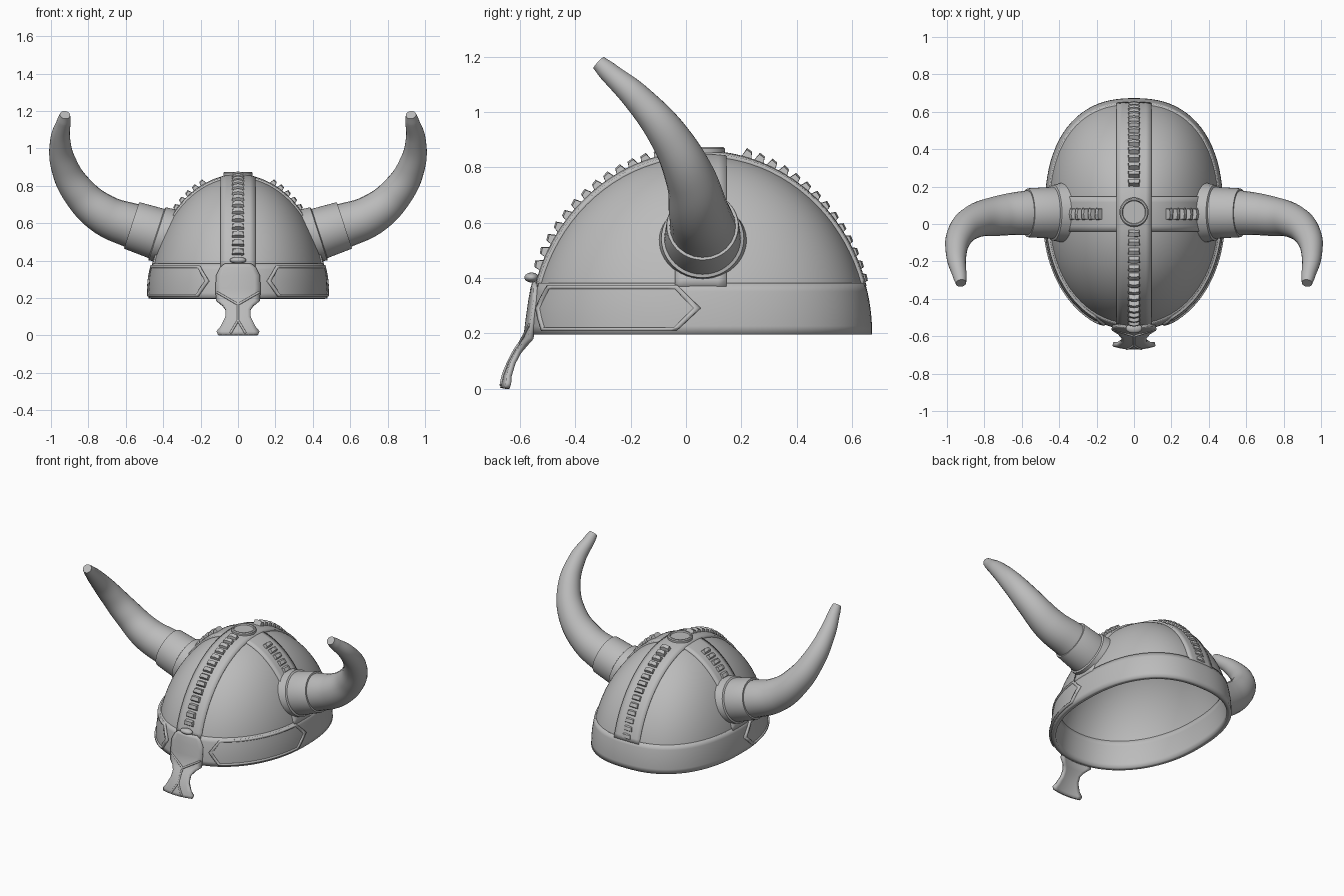
import bpy, bmesh, math
from mathutils import Vector

if "Cube" in bpy.data.objects:
    bpy.data.objects.remove(bpy.data.objects["Cube"])

RX, RY, H = 0.47, 0.61, 0.65           # half width, half length, height of the bowl
ORIGIN = Vector((0, 0.053, 0.2))       # centre of the bowl's base

mat = bpy.data.materials.new("plain grey")
mat.diffuse_color = (0.5, 0.5, 0.5, 1)
mat.use_nodes = True
mat.node_tree.nodes["Principled BSDF"].inputs["Base Color"].default_value = mat.diffuse_color


def finish(name, bm, solid=0, angle=35, fix=True):
    """Turn a bmesh into a named, shaded object."""
    if fix:
        bmesh.ops.recalc_face_normals(bm, faces=bm.faces)
    me = bpy.data.meshes.new(name)
    bm.to_mesh(me)
    bm.free()
    ob = bpy.data.objects.new(name, me)
    bpy.context.collection.objects.link(ob)
    me.materials.append(mat)
    if solid:
        mod = ob.modifiers.new("thickness", 'SOLIDIFY')
        mod.thickness, mod.offset = solid, -1
    bpy.ops.object.select_all(action='DESELECT')
    ob.select_set(True)
    bpy.context.view_layer.objects.active = ob
    bpy.ops.object.shade_smooth_by_angle(angle=math.radians(angle))
    return ob


def plan_norm(x, y):
    n = 2.4 if y > 0 else 2.1          # back is squarer than the front
    return (abs(x / RX) ** n + abs(y / RY) ** n) ** (1 / n)


def project(p, k=0.0):
    """Push a bowl-centred point onto the bowl, scaled outwards by k."""
    f = math.sqrt(plan_norm(p.x, p.y) ** 2 + (p.z / H) ** 2)
    return p / f * (1 + k)


def around(phi, z, k=0.0):
    """Point on the bowl at plan angle phi and height z above the base."""
    x, y = RX * math.cos(phi), RY * math.sin(phi)
    s = math.sqrt(max(0, 1 - (z / H) ** 2)) * (1 + k) / plan_norm(x, y)
    return Vector((x * s, y * s, z))


def lerp(a, b, t):
    return a + (b - a) * t


def patch(name, us, vs, fn, solid, keep=lambda i, j: True, angle=35):
    """Sheet of quads through fn(u, v), facing outwards, with thickness."""
    bm = bmesh.new()
    g = [[bm.verts.new(fn(u, v) + ORIGIN) for v in vs] for u in us]
    for i in range(len(us) - 1):
        for j in range(len(vs) - 1):
            if keep(i, j):
                bm.faces.new((g[i][j], g[i + 1][j], g[i + 1][j + 1], g[i][j + 1]))
    bmesh.ops.remove_doubles(bm, verts=bm.verts, dist=1e-5)
    bmesh.ops.delete(bm, geom=[v for v in bm.verts if not v.link_faces], context='VERTS')
    bm.normal_update()
    if sum((f.normal.dot(f.calc_center_median() - ORIGIN) for f in bm.faces)) < 0:
        bmesh.ops.reverse_faces(bm, faces=bm.faces)
    return finish(name, bm, solid, angle, fix=False)


def steps(a, b, n):
    return [lerp(a, b, i / n) for i in range(n + 1)]


# Bowl and brow band
ring = steps(0, 2 * math.pi, 96)
patch("bowl", ring, steps(0.02, math.pi / 2, 24),
      lambda u, v: around(u, H * math.sin(v)), 0.018)
patch("brow_band", ring, steps(-0.004, 0.183, 6),
      lambda u, v: around(u, max(v, 0), 0.016) + Vector((0, 0, min(v, 0))), 0.03)

# Crossed straps over the bowl
A = steps(math.radians(15), math.radians(165), 60)
W = steps(-0.093, 0.093, 6)
patch("long_strap", A, W,
      lambda a, w: project(Vector((w, RY * math.cos(a), H * math.sin(a))), 0.018), 0.02)
patch("cross_strap", A, W,
      lambda a, w: project(Vector((RX * math.cos(a), w, H * math.sin(a))), 0.016), 0.02)

# Pointed panels on the front sides of the band: plate plus raised frame
U = [0, 0.035] + steps(0.08, 0.92, 20) + [0.965, 1]
V = [-1, -0.84, -0.4, 0, 0.4, 0.84, 1]
for side, label in ((1, "right"), (-1, "left")):
    def panel(k):
        def fn(u, v):
            phi = lerp(math.radians(-71 + 7 * abs(v)), math.radians(-8 * abs(v)), u)
            p = around(phi, 0.092 + 0.083 * v, k)
            return Vector((p.x * side, p.y, p.z))
        return fn
    patch(label + "_panel", U, V, panel(0.025), 0.012)
    patch(label + "_panel_frame", U, V, panel(0.04), 0.018,
          keep=lambda i, j: i in (0, len(U) - 2) or j in (0, len(V) - 2))


# Rows of overlapping teeth along the straps
def teeth(name, axis, a0, a1, count, h0, h1):
    bm = bmesh.new()
    cross = Vector((axis.y, -axis.x, 0))
    reach = RX if axis.x else RY

    def on(a):
        return project(axis * reach * math.cos(a) + Vector((0, 0, H * math.sin(a))), 0.014)
    for i in range(count):
        a, b = (math.radians(lerp(a0, a1, (i + t) / count)) for t in (0, 0.9))
        p, q = on(a), on(b)
        n = cross.cross(q - p).normalized()
        if n.dot(p) < 0:
            n = -n
        h = lerp(h0, h1, i / count)
        d = q - p
        rows = []
        # base, sloped shoulder and low tail of one tooth
        for base, lift, w in ((p, -0.01, 0.034), (p + d * 0.15, h * 0.75, 0.03),
                              (p + d * 0.65, h, 0.026), (q, -0.01, 0.03)):
            rows.append([bm.verts.new(base + n * (lift + e) + cross * x + ORIGIN)
                         for x, e in ((-w, 0), (0, 0.006 if lift > 0 else 0), (w, 0))])
        for r, s in zip(rows, rows[1:]):
            for j in (0, 1):
                bm.faces.new((r[j], r[j + 1], s[j + 1], s[j]))
        for j in (0, 2):
            bm.faces.new([r[j] for r in rows])
        bm.faces.new(rows[0] + rows[3][::-1])
    finish(name, bm, angle=20)


teeth("front_teeth", Vector((0, -1, 0)), 20, 83, 14, 0.024, 0.02)
teeth("back_teeth", Vector((0, 1, 0)), 16, 77, 14, 0.008, 0.03)
teeth("right_teeth", Vector((1, 0, 0)), 40, 70, 6, 0.014, 0.024)
teeth("left_teeth", Vector((-1, 0, 0)), 40, 70, 6, 0.014, 0.024)


# Turned parts: rings of (distance along axis, radius)
def turned(name, base, axis, profile, seg=48, hug=False, angle=35):
    bm = bmesh.new()
    axis = axis.normalized()
    e1 = Vector((0, 1, 0))
    e2 = axis.cross(e1)
    rows = []
    for t, r in profile:
        row = []
        for i in range(seg):
            c = 2 * math.pi * i / seg
            p = base + axis * t + (e1 * math.cos(c) + e2 * math.sin(c)) * r - ORIGIN
            if hug and project(p, -0.008).length > p.length:
                p = project(p, -0.008)
            row.append(bm.verts.new(p + ORIGIN))
        rows.append(row)
    for r, s in zip(rows, rows[1:]):
        for i in range(seg):
            bm.faces.new((r[i], r[(i + 1) % seg], s[(i + 1) % seg], s[i]))
    bm.faces.new(rows[-1])
    finish(name, bm, angle=angle)


# Crown button
turned("crown_button", Vector((0, 0.063, 0.84)), Vector((0, 0, 1)),
       [(0, 0.078), (0.028, 0.078), (0.034, 0.072), (0.034, 0.064), (0.026, 0.06)])


def tube(name, points, depth, res=12):
    """Smooth swept tube through (x, y, z, radius) points."""
    cu = bpy.data.curves.new(name, 'CURVE')
    cu.dimensions, cu.resolution_u = '3D', res
    cu.bevel_depth, cu.bevel_resolution, cu.use_fill_caps = depth, 10, True
    sp = cu.splines.new('BEZIER')
    sp.bezier_points.add(len(points) - 1)
    for bp, (x, y, z, r) in zip(sp.bezier_points, points):
        bp.co, bp.radius = (x, y, z), r
        bp.handle_left_type = bp.handle_right_type = 'AUTO'
    ob = bpy.data.objects.new(name, cu)
    bpy.context.collection.objects.link(ob)
    cu.materials.append(mat)
    bpy.ops.object.select_all(action='DESELECT')
    ob.select_set(True)
    bpy.context.view_layer.objects.active = ob
    bpy.ops.object.convert(target='MESH')
    bpy.ops.object.shade_smooth_by_angle(angle=math.radians(40))


# Horns and their collars
HORN = [(0.47, 0.062, 0.56, 0.122), (0.57, 0.06, 0.588, 0.119), (0.715, 0.045, 0.645, 0.108),
        (0.85, 0.015, 0.765, 0.09), (0.93, -0.06, 0.91, 0.072), (0.95, -0.175, 1.05, 0.053),
        (0.93, -0.285, 1.15, 0.036), (0.925, -0.316, 1.179, 0.028)]
for side, label in ((1, "right"), (-1, "left")):
    tube(label + "_horn", [(x * side, y, z, r) for x, y, z, r in HORN], 1.0)
    turned(label + "_collar", Vector((0.36 * side, 0.06, 0.52)), Vector((0.95 * side, 0, 0.31)),
           [(0, 0.149), (0.075, 0.149), (0.08, 0.138), (0.215, 0.131), (0.22, 0.129),
            (0.22, 0.115), (0.19, 0.112)], hug=True)

# Nose guard: rows of (height, half width, depth)
GUARD = [(0.385, 0.07, -0.556), (0.365, 0.095, -0.562), (0.32, 0.118, -0.57), (0.25, 0.12, -0.58),
         (0.185, 0.118, -0.588), (0.165, 0.085, -0.6), (0.14, 0.066, -0.618), (0.1, 0.068, -0.64),
         (0.05, 0.092, -0.66), (0.022, 0.115, -0.668), (0.004, 0.108, -0.672)]


def guard_y(z):
    for (z0, _, y0), (z1, _, y1) in zip(GUARD, GUARD[1:]):
        if z0 >= z >= z1:
            return lerp(y0, y1, (z0 - z) / (z0 - z1))


patch("nose_guard", GUARD, steps(-1, 1, 8),
      lambda g, v: Vector((g[1] * v, g[2] + 1.3 * (g[1] * v) ** 2, g[0])) - ORIGIN, 0.02)


# Raised ridges on the nose guard
def ridge(name, pts):
    tube(name, [(x, guard_y(z) + 1.3 * x * x, z, 1) for x, z in pts], 0.006, 4)


ridge("nose_ridge", [(0, 0.17), (0, 0.13), (0, 0.08)])
for side, label in ((1, "right"), (-1, "left")):
    ridge(label + "_brow_ridge", [(0.112 * side, 0.23), (0.06 * side, 0.2), (0, 0.165)])
    ridge(label + "_nose_fork", [(0, 0.08), (0.018 * side, 0.05), (0.04 * side, 0.012)])

# Knob where the front teeth meet the nose guard
bm = bmesh.new()
bmesh.ops.create_uvsphere(bm, u_segments=24, v_segments=12, radius=1)
for v in bm.verts:
    v.co = Vector((v.co.x * 0.044, v.co.y * 0.026 - 0.558, v.co.z * 0.018 + 0.402))
finish("front_knob", bm)
